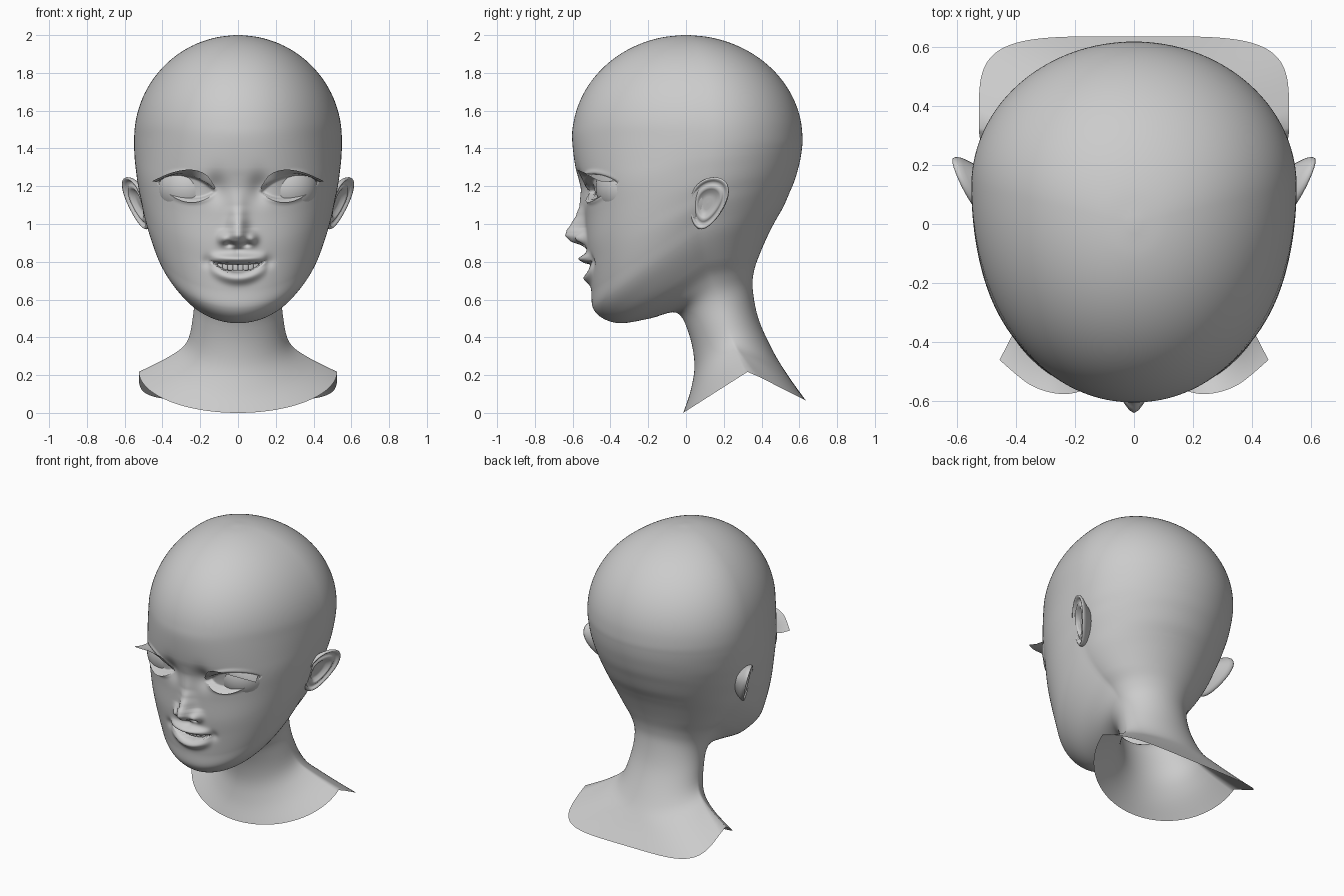
import bpy, bmesh, math
from mathutils import Matrix, Vector
from mathutils.bvhtree import BVHTree

if "Cube" in bpy.data.objects:
    bpy.data.objects.remove(bpy.data.objects["Cube"])

def grid_bmesh(rows, closed=True):
    bm = bmesh.new()
    vs = [[bm.verts.new(p) for p in r] for r in rows]
    n = len(rows[0])
    for a, b in zip(vs, vs[1:]):
        for i in range(n if closed else n - 1):
            j = (i + 1) % n
            bm.faces.new((a[i], a[j], b[j], b[i]))
    return bm, vs

def finish(bm, name):
    bmesh.ops.recalc_face_normals(bm, faces=bm.faces)
    me = bpy.data.meshes.new(name)
    bm.to_mesh(me)
    me.polygons.foreach_set("use_smooth", [True] * len(me.polygons))
    ob = bpy.data.objects.new(name, me)
    bpy.context.collection.objects.link(ob)
    return ob

def step(a, b, t):
    t = min(1, max(0, (t - a) / (b - a)))
    return t * t * (3 - 2 * t)

def gauss(x, z, cx, cz, sx, sz):
    return math.exp(-((x - cx) / sx) ** 2 - ((z - cz) / sz) ** 2)

def catmull(a, b, c, d, t):
    return [0.5 * (2 * q + (r - p) * t + (2 * p - 5 * q + 4 * r - s) * t * t
                   + (3 * q - p - 3 * r + s) * t ** 3) for p, q, r, s in zip(a, b, c, d)]

def table(pts, z):
    for (z0, a), (z1, b) in zip(pts, pts[1:]):
        if z0 <= z <= z1:
            return a + (b - a) * .5 * (step(z0, z1, z) + (z - z0) / (z1 - z0))
    return 0

# Key rings: front y, z / side x, y, z / back y, z / front roundness
neck = [(-.015, .00, .525, .33, .22, .635, .065, 2),
        (.025, .12, .365, .29, .30, .545, .19, 2),
        (.045, .26, .272, .25, .375, .463, .323, 2),
        (.015, .42, .24, .20, .50, .384, .497, 2),
        (-.05, .53, .235, .16, .62, .353, .656, 2),
        (-.19, .50, .275, .13, .72, .36, .75, 2),
        (-.34, .475, .345, .10, .80, .39, .84, 2)]
face = [(-.435, .498, .405, .08, .88, .437, .947, 2),
        (-.492, .555, .445, .07, .95, .475, 1.02, 2.1),
        (-.502, .65, .475, .07, 1.03, .515, 1.09, 2.2),
        (-.515, .78, .50, .08, 1.10, .55, 1.17, 2.3),
        (-.53, .90, .515, .09, 1.16, .573, 1.225, 2.35),
        (-.535, 1.05, .53, .10, 1.22, .59, 1.28, 2.4),
        (-.55, 1.18, .54, .11, 1.285, .605, 1.34, 2.4),
        (-.585, 1.30, .548, .12, 1.36, .614, 1.40, 2.2)]
dome = []
for i in range(11):
    s, z = math.cos(math.radians(8.8 * i)), 1.45 + .55 * math.sin(math.radians(8.8 * i))
    dome.append((-.603 * s, z, .55 * s, .13 * s, z, .617 * s, z, 2.08))
keys = neck + face + dome
SEG = 200

def ring(k, u):
    yf, zf, xs, ys, zs, yb, zb, n = k
    nb = 2 + 2.5 * max(0, 1 - u / 1.5)
    out = []
    for i in range(SEG):
        f = 2 * math.pi * i / SEG
        t = f - .5 * math.sin(f)
        c, s = math.cos(t), math.sin(t)
        e, ye, ze = (2 / n, yf, zf) if c > 0 else (2 / nb, yb, zb)
        w = abs(c) ** e
        out.append(Vector((xs * math.copysign(abs(s) ** e, s), ys + (ye - ys) * w, zs + (ze - zs) * w)))
    return out

# Eye outline: upper and lower lid heights at |x|
EX, EL = .27, .147
def lids(x):
    q = max(0, 1 - ((x - EX) / EL) ** 2)
    zc = 1.193 + .16 * (x - EX)
    return zc + .066 * q ** .7, zc - .06 * q ** .8

# Nose ridge: height, forward push
NOSE = [(.865, 0), (.885, .025), (.91, .085), (.938, .108), (.965, .10), (1.0, .075),
        (1.05, .045), (1.1, .024), (1.2, .004), (1.26, 0)]

def relief(x, z):
    x = abs(x)
    # nose, nostrils and inner eye corners
    d = table(NOSE, z) * math.exp(-(x / (.052 if z < .97 else .045)) ** 2)
    d += .042 * gauss(x, z, .075, .922, .028, .03) - .035 * gauss(x, z, .045, .893, .02, .013)
    d -= .03 * gauss(x, z, .115, 1.19, .05, .07)
    # lips and mouth opening
    q = max(0, 1 - (x / .155) ** 2)
    d += .05 * q * math.exp(-((z - .815 - .3 * x * x) / .024) ** 2)
    d += .035 * q * math.exp(-((z - .712 - 2.2 * x * x) / .028) ** 2)
    d -= .01 * gauss(x, z, 0, .86, .018, .025) + .012 * gauss(x, z, .165, .80, .025, .03)
    if x < .15:
        d -= .095 * step(-.004, .012, min(.787 + .8 * x * x - z, z - .742 - 3 * x * x))
    # eye opening
    if abs(x - EX) < EL:
        up, lo = lids(x)
        e = min(up - z, z - lo)
        d -= .04 * step(-.003, .012, e)
        d += .008 * math.exp(-((e + .012) / .012) ** 2) * (1 - ((x - EX) / EL) ** 2)
    return d

# Head and neck in one loft
rows = []
for i in range(len(keys) - 1):
    sub = 18 if 8 <= i <= 13 else 10 if i in (6, 7) else 5
    p, n = keys[max(0, i - 1)], keys[min(len(keys) - 1, i + 2)]
    rows += [ring(catmull(p, keys[i], keys[i + 1], n, j / sub), i + j / sub) for j in range(sub)]
rows.append(ring(keys[-1], 20))
for v in (v for r in rows for v in r):
    if v.y < -.2 and .6 < v.z < 1.4:
        v.y -= relief(v.x, v.z)
bm, vs = grid_bmesh(rows)
top = bm.verts.new((0, 0, 2))
for i in range(SEG):
    bm.faces.new((vs[-1][i], vs[-1][(i + 1) % SEG], top))
tree = BVHTree.FromBMesh(bm)
finish(bm, "head")

def skin_y(x, z):
    hit = tree.ray_cast(Vector((x, -2, z)), Vector((0, 1, 0)))[0]
    return hit.y if hit else -.45

# Upper lash outer edge, and ear section (radius, outward offset)
LASH = [(.12, -.53, 1.195), (.17, -.562, 1.262), (.25, -.575, 1.288), (.35, -.545, 1.272), (.455, -.46, 1.227)]
EAR = [(.03, -.02), (.25, -.022), (.42, -.02), (.54, -.004), (.62, .002), (.7, -.004), (.79, -.012),
       (.86, -.002), (.92, .008), (.97, .008), (1.0, 0), (.99, -.012), (.93, -.025), (.8, -.045), (.62, -.075)]

for side, s in (("left", 1), ("right", -1)):
    # Eyeball, front cap only
    bm = bmesh.new()
    bmesh.ops.create_uvsphere(bm, u_segments=40, v_segments=30, radius=.17)
    bmesh.ops.rotate(bm, verts=bm.verts, matrix=Matrix.Rotation(math.pi / 2, 3, 'X'))
    bmesh.ops.delete(bm, geom=[v for v in bm.verts if v.co.y > -.045], context='VERTS')
    bmesh.ops.translate(bm, verts=bm.verts, vec=(.258 * s, -.308, 1.195))
    finish(bm, side + "_eyeball")
    # Upper lash strip
    outer = []
    for i in range(4):
        a, b, c, d = (LASH[max(0, min(4, i + k))] for k in (-1, 0, 1, 2))
        outer += [catmull(a, b, c, d, j / 6) for j in range(6)]
    strip = [[], [], []]
    for i, o in enumerate(outer + [LASH[-1]]):
        x = .128 + .282 * i / 24
        z = lids(x)[0] + .002
        inn = Vector((x, skin_y(x, z + .006) + .004, z))
        for row, t, lift in zip(strip, (0, .5, 1), (0, -.006, 0)):
            p = inn.lerp(Vector(o), t)
            row.append((p.x * s, p.y, p.z + lift))
    finish(grid_bmesh(strip, False)[0], side + "_upper_lash")
    # Lower lash strip
    strip = [[], []]
    for i in range(25):
        x, w = .14 + .262 * i / 24, math.sin(math.pi * i / 24)
        z = lids(x)[1]
        y = skin_y(x, z - .008)
        strip[0].append((x * s, y + .004, z - .002))
        strip[1].append((x * s, y - .016 * w, z - .004 - .014 * w))
    finish(grid_bmesh(strip, False)[0], side + "_lower_lash")
    # Ear: tilted egg-shaped dish with a raised rim
    rows = []
    for r, h in EAR:
        rows.append([])
        for i in range(48):
            t = 2 * math.pi * i / 48
            L = r * .138 * math.cos(t)
            y = .115 + r * .097 * math.sin(t) * (1 + .25 * math.cos(t)) + .25 * L
            rows[-1].append(((.537 + .45 * (y - .115) + .25 * L + h) * s, y, 1.11 + L))
    bm, vs = grid_bmesh(rows)
    bm.faces.new(vs[0])
    finish(bm, side + "_ear")

# Upper teeth on an arc
bm = bmesh.new()
for i in range(8):
    x = (i - 3.5) * .027
    m = (Matrix.Translation((x, -.478 + 2.6 * x * x, .778)) @ Matrix.Rotation(math.atan(5.2 * x), 4, 'Z')
         @ Matrix.Diagonal((.028, .02, .05 - 1.2 * x * x, 1)))
    bmesh.ops.create_cube(bm, size=1, matrix=m)
bev = finish(bm, "upper_teeth").modifiers.new("round", 'BEVEL')
bev.width, bev.segments = .006, 2
